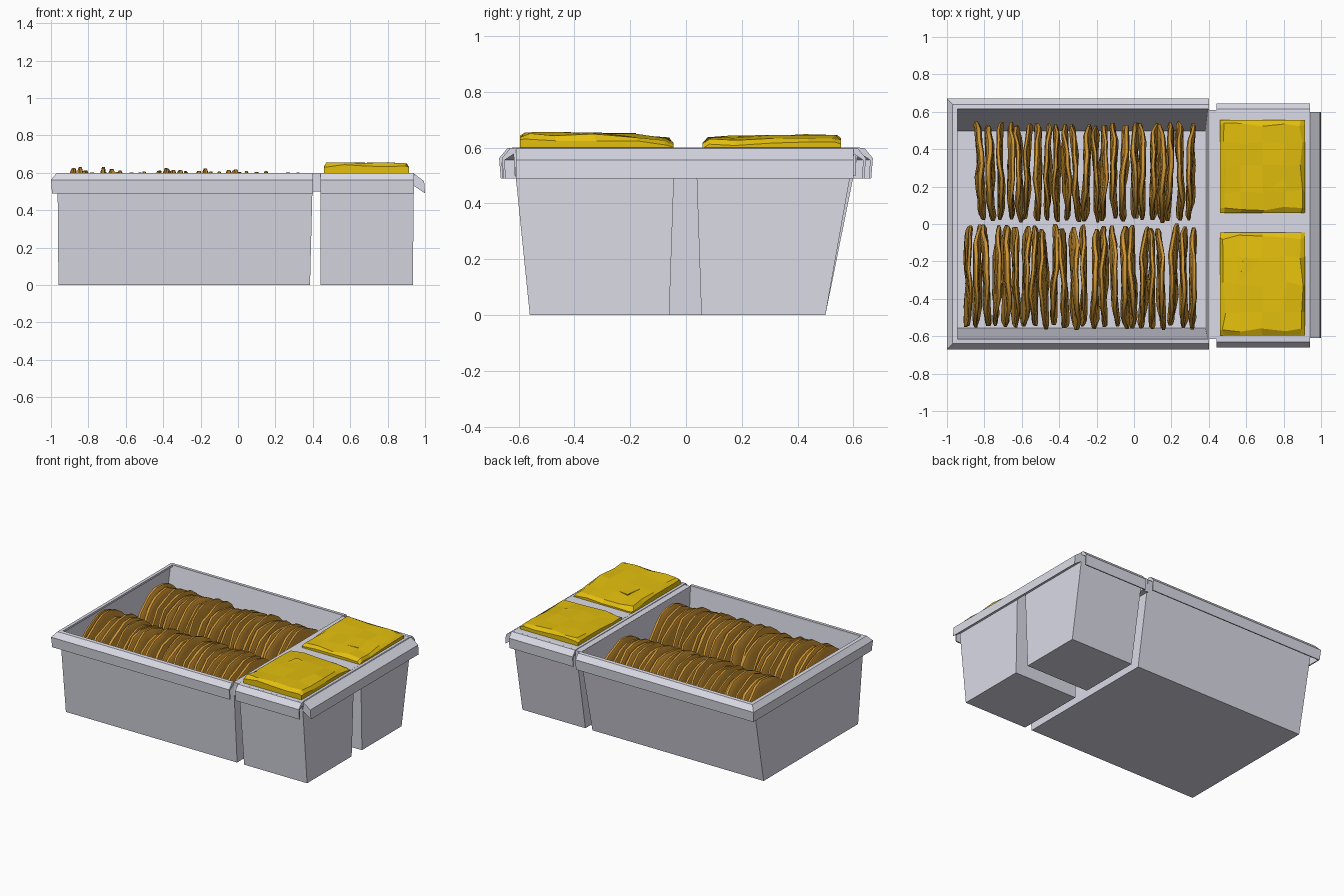
import bpy, bmesh, math, random

random.seed(4)
cube = bpy.data.objects.get("Cube")
if cube:
    bpy.data.objects.remove(cube, do_unlink=True)


def material(name, rgb):
    m = bpy.data.materials.new(name)
    m.use_nodes = True
    m.diffuse_color = (*rgb, 1)
    bsdf = next(n for n in m.node_tree.nodes if n.type == "BSDF_PRINCIPLED")
    bsdf.inputs["Base Color"].default_value = (*rgb, 1)
    bsdf.inputs["Roughness"].default_value = 0.7
    return m


GREY = material("pale grey plastic", (0.71, 0.71, 0.8))
YELLOW = material("cheese yellow", (0.77, 0.52, 0.004))
BROWN = material("golden brown", (0.62, 0.3, 0.034))


def finish(bm, name, mat):
    mesh = bpy.data.meshes.new(name)
    bm.to_mesh(mesh)
    bm.free()
    mesh.materials.append(mat)
    ob = bpy.data.objects.new(name, mesh)
    bpy.context.collection.objects.link(ob)
    return ob


def rect(x0, x1, y0, y1, z):
    return [(x0, y0, z), (x1, y0, z), (x1, y1, z), (x0, y1, z)]


def tub(name, bottom, top):
    """Open tapered container with a thin wall."""
    bm = bmesh.new()
    b = [bm.verts.new(p) for p in bottom]
    t = [bm.verts.new(p) for p in top]
    bm.faces.new(b[::-1])
    for i in range(4):
        j = (i + 1) % 4
        bm.faces.new((b[i], b[j], t[j], t[i]))
    ob = finish(bm, name, GREY)
    wall = ob.modifiers.new("wall", "SOLIDIFY")
    wall.thickness = 0.006
    wall.offset = -1


def box(name, x0, x1, y0, y1, z0, z1, mat=GREY):
    bm = bmesh.new()
    bmesh.ops.create_cube(bm, size=1)
    for v in bm.verts:
        v.co = (x0 if v.co.x < 0 else x1, y0 if v.co.y < 0 else y1,
                z0 if v.co.z < 0 else z1)
    return finish(bm, name, mat)


def rim(name, profile, stations):
    """Sweep a profile of (outward, z) through (x, y, out_x, out_y) stations."""
    bm = bmesh.new()
    rings = [[bm.verts.new((x + dx * o, y + dy * o, z)) for o, z in profile]
             for x, y, dx, dy in stations]
    n = len(profile)
    for a, b in zip(rings, rings[1:]):
        for i in range(n):
            j = (i + 1) % n
            bm.faces.new((a[i], a[j], b[j], b[i]))
    bm.faces.new(rings[0])
    bm.faces.new(rings[-1][::-1])
    bmesh.ops.recalc_face_normals(bm, faces=bm.faces)
    finish(bm, name, GREY)


# Containers
tub("main_tub", rect(-0.96, 0.385, -0.56, 0.5, 0), rect(-0.965, 0.4, -0.62, 0.62, 0.595))
tub("front_cup", rect(0.44, 0.935, -0.56, -0.06, 0), rect(0.44, 0.94, -0.62, -0.04, 0.59))
tub("back_cup", rect(0.44, 0.935, 0.055, 0.5, 0), rect(0.44, 0.94, 0.035, 0.605, 0.59))

# Folded rims with a hanging lip
FOLD = [(-0.015, 0.6), (0.01, 0.598), (0.04, 0.562), (0.034, 0.49), (0.026, 0.49),
        (0.03, 0.555), (-0.015, 0.586)]
rim("main_rim", FOLD,
    [(0.4, -0.63, 0, -1), (-0.96, -0.63, -1, -1), (-0.96, 0.63, -1, 1), (0.4, 0.63, 0, 1)])
SLANT = [(-0.005, 0.6), (0.055, 0.555), (0.06, 0.49), (0.0, 0.53)]
rim("cup_side_rim", SLANT, [(0.94, -0.61, 1, 0), (0.94, 0.6, 1, 0)])
rim("cup_front_rim", FOLD, [(0.44, -0.62, 0, -1), (0.94, -0.62, 0, -1)])
rim("cup_back_rim", FOLD, [(0.44, 0.605, 0, 1), (0.94, 0.605, 0, 1)])

# Flat deck framing the cups
box("divider", 0.395, 0.44, -0.615, 0.61, 0.5, 0.595)
box("deck_inner", 0.44, 0.462, -0.62, 0.605, 0.585, 0.599)
box("deck_outer", 0.912, 0.94, -0.62, 0.605, 0.585, 0.599)
box("deck_middle", 0.46, 0.915, -0.047, 0.062, 0.585, 0.6)
box("deck_front", 0.46, 0.915, -0.62, -0.593, 0.585, 0.599)
box("deck_back", 0.46, 0.915, 0.553, 0.605, 0.585, 0.599)


def cheese(name, y0, y1, top, sag):
    """Block with an uneven, faceted top and a narrow bevelled edge."""
    x0, x1, n = 0.46, 0.915, 6
    bm = bmesh.new()
    bmesh.ops.create_grid(bm, x_segments=n, y_segments=n, size=1)
    for v in bm.verts:
        u, w = v.co.x, v.co.y
        edge = max(abs(u), abs(w)) > 0.99
        z = top - 0.007 * u * u - 0.006 * max(u, 0) + random.uniform(-0.008, 0.004)
        # the end nearest the middle of the tray sags
        near = max(0, w if y0 < 0 else -w)
        z -= sag * near + (0.014 if edge else 0)
        jitter = 0 if edge else 0.012
        # the outer ring of quads is narrowed into a bevel
        u2 = math.copysign(abs(u) ** 0.25, u) if abs(u) > 0.5 else u * 1.6
        w2 = math.copysign(abs(w) ** 0.25, w) if abs(w) > 0.5 else w * 1.6
        v.co = ((x0 + x1) / 2 + u2 * (x1 - x0) / 2 + random.uniform(-jitter, jitter),
                (y0 + y1) / 2 + w2 * (y1 - y0) / 2 + random.uniform(-jitter, jitter), z)
    border = [e for e in bm.edges if e.is_boundary]
    new = bmesh.ops.extrude_edge_only(bm, edges=border)["geom"]
    for v in new:
        if isinstance(v, bmesh.types.BMVert):
            v.co.z = 0.5
    bmesh.ops.holes_fill(bm, edges=[e for e in bm.edges if e.is_boundary], sides=0)
    bmesh.ops.recalc_face_normals(bm, faces=bm.faces)
    finish(bm, name, YELLOW)


cheese("front_cheese", -0.595, -0.045, 0.655, 0.024)
cheese("back_cheese", 0.06, 0.555, 0.646, 0.014)

# Thin raised flakes on the cheese
for name, x, y, z, angle in (("front_flake", 0.62, -0.245, 0.647, -0.15),
                             ("back_flake", 0.76, 0.25, 0.637, 0.15)):
    ob = box(name, -0.045, 0.045, -0.06, 0.06, -0.004, 0.004, YELLOW)
    ob.location = (x, y, z)
    ob.rotation_euler = (0, 0.03, angle)


def cracker(bm, cx, cy, cz, radius):
    """Thin wavy disc standing on edge across the x axis."""
    segs, levels = 22, (0.0, 0.35, 0.7, 0.93, 1.0)
    half = random.uniform(0.011, 0.016)
    yaw, lean = random.uniform(-0.05, 0.05), random.uniform(-0.05, 0.05)
    p1, p2, bend = (random.uniform(0, math.tau) for _ in range(3))
    lumps = [random.uniform(0.975, 1.02) for _ in range(segs)]
    sides = []
    for s in (-1, 1):
        rings = []
        for r in levels:
            ring = []
            for i in range(segs if r else 1):
                a = math.tau * i / segs
                rr = radius * r * (lumps[i] if r > 0.8 else 1)
                y, z = rr * math.cos(a), rr * math.sin(a)
                wave = 0.007 * r * math.sin(3 * a + p1) + 0.004 * r * math.sin(7 * a + p2)
                wave += 0.008 * math.cos(bend) * r * r
                thick = s * half * (0.55 if r == 1 else 1) + random.uniform(-0.002, 0.002)
                ring.append(bm.verts.new((cx + wave + thick + yaw * y + lean * z, cy + y, cz + z)))
            rings.append(ring)
        sides.append(rings)
    for rings in sides:
        for i in range(segs):
            j = (i + 1) % segs
            bm.faces.new((rings[0][0], rings[1][i], rings[1][j]))
            for a, b in zip(rings[1:], rings[2:]):
                bm.faces.new((a[i], b[i], b[j], a[j]))
    for i in range(segs):
        j = (i + 1) % segs
        bm.faces.new((sides[0][-1][i], sides[0][-1][j], sides[1][-1][j], sides[1][-1][i]))


def cracker_row(name, x0, x1, cy, radius, count):
    bm = bmesh.new()
    for k in range(count):
        x = x0 + (x1 - x0) * k / (count - 1) + random.uniform(-0.007, 0.007)
        cracker(bm, x, cy + random.uniform(-0.012, 0.012),
                0.34 + random.uniform(-0.014, 0.018), radius)
    bmesh.ops.recalc_face_normals(bm, faces=bm.faces)
    ob = finish(bm, name, BROWN)
    bpy.ops.object.select_all(action="DESELECT")
    ob.select_set(True)
    bpy.context.view_layer.objects.active = ob
    bpy.ops.object.shade_smooth_by_angle(angle=math.radians(35))


cracker_row("back_crackers", -0.82, 0.3, 0.275, 0.26, 23)
cracker_row("front_crackers", -0.89, 0.31, -0.285, 0.272, 24)
